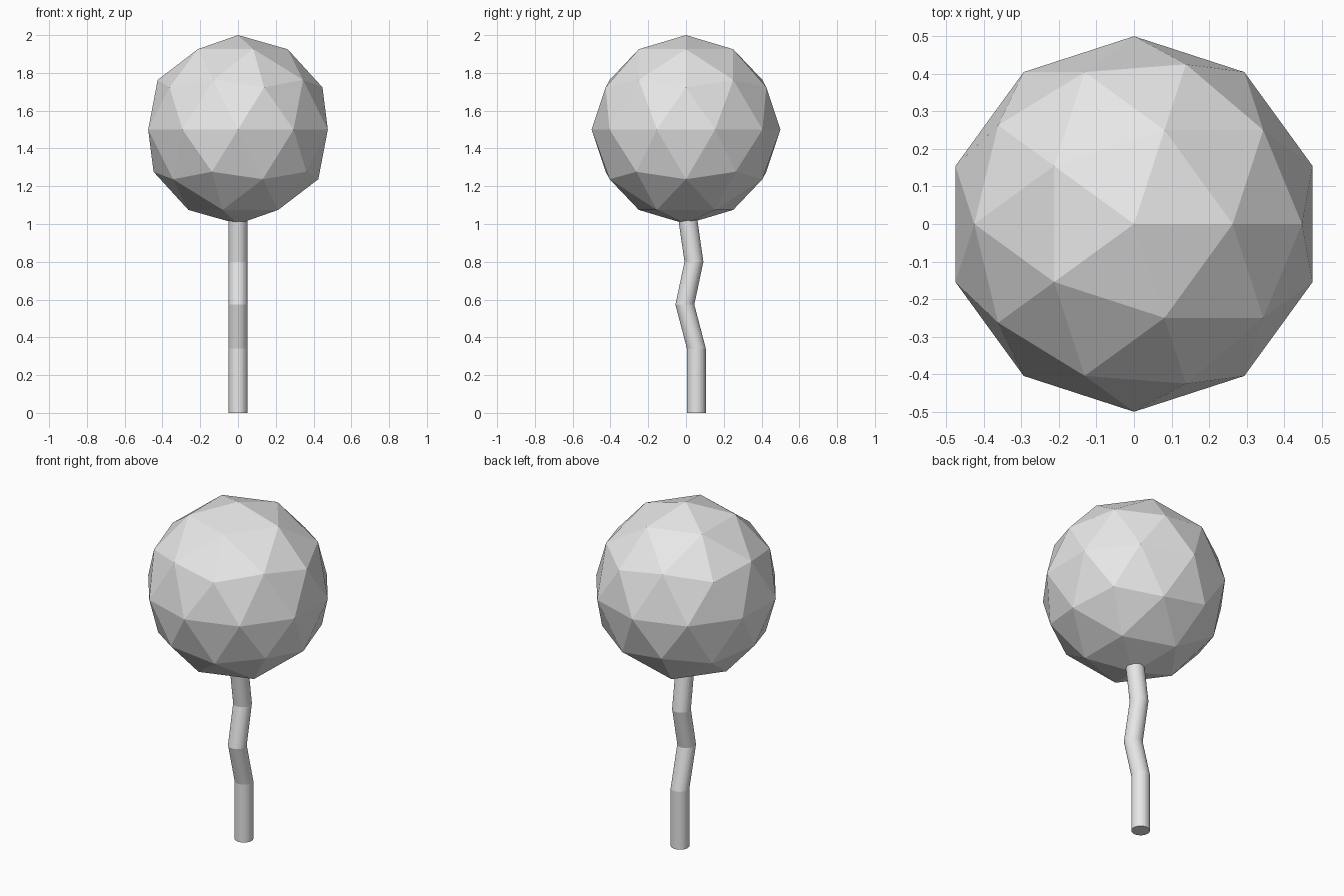
import bpy, bmesh
from mathutils import Matrix

cube = bpy.data.objects.get("Cube")
if cube:
    bpy.data.objects.remove(cube, do_unlink=True)

grey = bpy.data.materials.new("light grey")
grey.use_nodes = True
color = (0.8, 0.8, 0.8, 1)
grey.diffuse_color = color
grey.node_tree.nodes["Principled BSDF"].inputs["Base Color"].default_value = color


def add_part(name, bm):
    bmesh.ops.recalc_face_normals(bm, faces=bm.faces)
    mesh = bpy.data.meshes.new(name)
    bm.to_mesh(mesh)
    bm.free()
    mesh.materials.append(grey)
    obj = bpy.data.objects.new(name, mesh)
    bpy.context.collection.objects.link(obj)
    return obj


# Faceted crown
bm = bmesh.new()
bmesh.ops.create_icosphere(bm, subdivisions=2, radius=0.5,
                           matrix=Matrix.Translation((0, 0, 1.5)))
add_part("crown", bm)

# Crooked trunk: level rings joined along a zigzag path of (y, z) points
path = [(0.055, 0), (0.055, 0.34), (-0.006, 0.573), (0.042, 0.80), (0.006, 1.05)]
bm = bmesh.new()
rings = []
for y, z in path:
    ring = bmesh.ops.create_circle(bm, segments=32, radius=0.05,
                                   matrix=Matrix.Translation((0, y, z)))
    rings.append(ring["verts"])
for low, high in zip(rings, rings[1:]):
    for i in range(len(low)):
        bm.faces.new((low[i - 1], low[i], high[i], high[i - 1]))
bm.faces.new(rings[0])
bm.faces.new(rings[-1])
add_part("trunk", bm)
